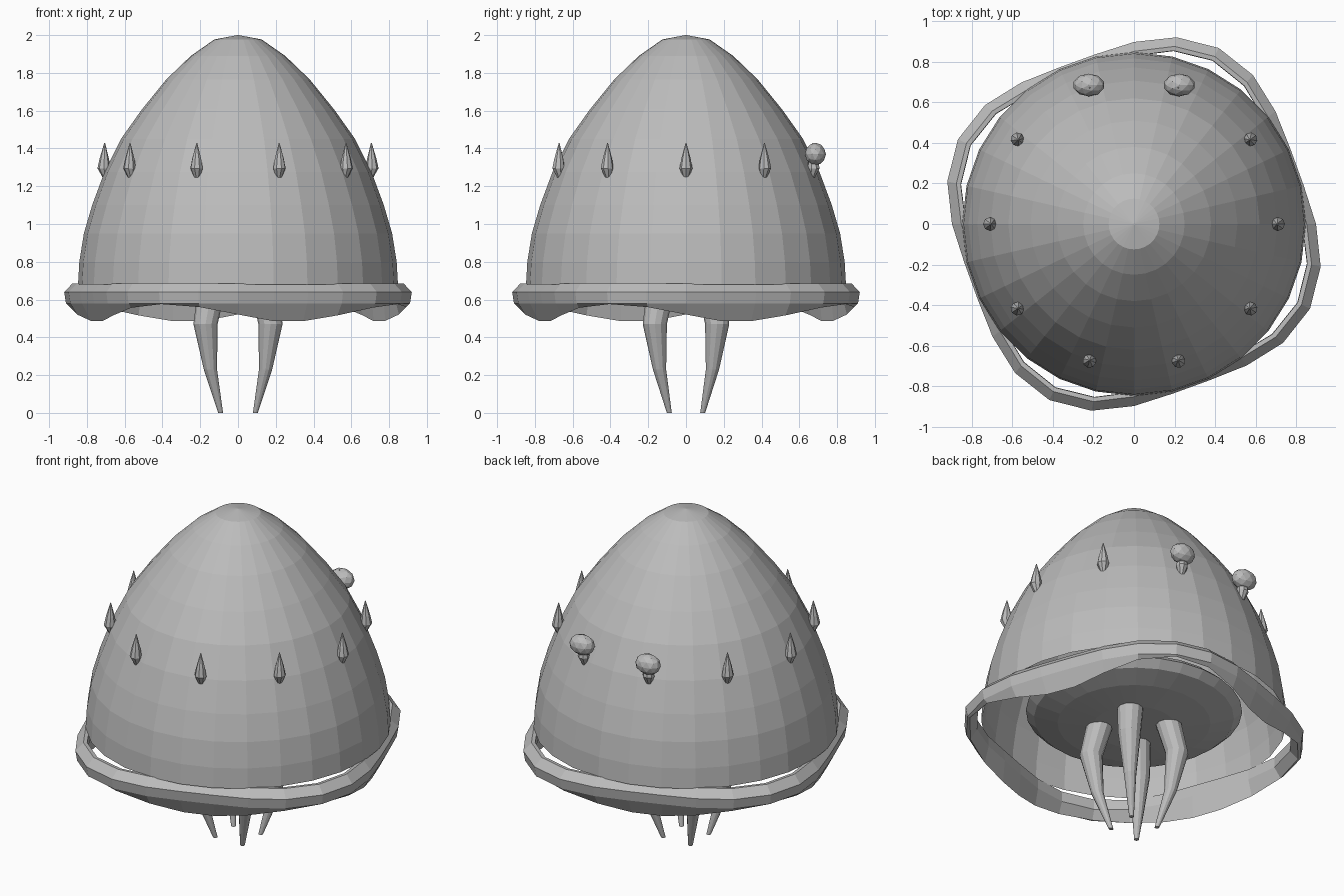
import bpy, bmesh
from math import sin, cos, pi, radians
from mathutils import Vector

cube = bpy.data.objects.get("Cube")
if cube:
    bpy.data.objects.remove(cube)

SEGS = 28
TAU = 2 * pi

grey = bpy.data.materials.new("pale_grey")
grey.use_nodes = True
colour = (0.5, 0.5, 0.5, 1)
grey.diffuse_color = colour
grey.node_tree.nodes["Principled BSDF"].inputs["Base Color"].default_value = colour


def finish(name, bm):
    bmesh.ops.recalc_face_normals(bm, faces=bm.faces)
    mesh = bpy.data.meshes.new(name)
    bm.to_mesh(mesh)
    bm.free()
    mesh.materials.append(grey)
    obj = bpy.data.objects.new(name, mesh)
    bpy.context.collection.objects.link(obj)
    return obj


def loft(name, loops, cap_last=True, closed=False):
    """Bridge equal loops of points, with end caps unless closed."""
    bm = bmesh.new()
    rows = [[bm.verts.new(p) for p in loop] for loop in loops]
    pairs = list(zip(rows, rows[1:]))
    if closed:
        pairs.append((rows[-1], rows[0]))
    for a, b in pairs:
        n = len(a)
        for i in range(n):
            j = (i + 1) % n
            bm.faces.new((a[i], a[j], b[j], b[i]))
    if not closed:
        bm.faces.new(rows[0])
        if cap_last:
            bm.faces.new(rows[-1])
    return finish(name, bm)


def circle(r, z, n, x=0, y=0, turn=0):
    return [(x + r * cos(TAU * i / n + turn), y + r * sin(TAU * i / n + turn), z)
            for i in range(n)]


def ellipsoid(name, centre, radii, subdivisions):
    bm = bmesh.new()
    bmesh.ops.create_icosphere(bm, subdivisions=subdivisions, radius=1)
    for v in bm.verts:
        v.co = v.co * Vector(radii) + Vector(centre)
    finish(name, bm)


# Bell: open domed shell
dome = [(0.004, 2.0), (0.125, 1.977), (0.25, 1.89), (0.38, 1.765), (0.51, 1.605),
        (0.62, 1.45), (0.707, 1.275), (0.772, 1.1), (0.816, 0.95), (0.84, 0.8),
        (0.847, 0.68)]
loft("bell", [circle(r, z, SEGS) for r, z in dome], cap_last=False)

# Shallow body inside the bell, holding the arms
body = []
for step in range(1, 8):
    t = pi * step / 8
    body.append(circle(0.6 * sin(t), 0.75 + 0.11 * cos(t), SEGS))
loft("inner_body", body)

# Four-lobed rim ring with a skirt that hangs down between the lobes
ring = [[] for _ in range(6)]
for i in range(SEGS):
    a = TAU * i / SEGS
    lobe = cos(4 * (a - radians(65)))
    hang = (1 - lobe) / 2
    r = 0.907 + 0.056 * lobe
    section = [(r, 0.64), (r - 0.046, 0.686), (r - 0.068, 0.684), (r - 0.07, 0.62),
               (r - 0.025 - 0.035 * hang, 0.576 - 0.094 * hang), (r - 0.01, 0.58)]
    for loop, (radius, z) in zip(ring, section):
        loop.append((radius * cos(a), radius * sin(a), z))
loft("rim_ring", ring, closed=True)

# Ten small spikes around the bell
spike = [(0.016, 1.245, 0.7), (0.034, 1.295, 0.71), (0.025, 1.345, 0.708), (0.002, 1.43, 0.706)]
for k in range(10):
    a = TAU * k / 10
    loft(f"spike_{k + 1}", [circle(r, z, 8, d * cos(a), d * sin(a), a) for r, z, d in spike])

# Two eyes at the back
for side, label in ((1, "left"), (-1, "right")):
    ellipsoid(f"{label}_eye", (side * 0.223, 0.685, 1.37), (0.078, 0.056, 0.06), 2)

# Four tapered arms hanging below
arm = [(0.14, 0.65, 0.073), (0.172, 0.47, 0.064), (0.146, 0.23, 0.035), (0.092, 0.0, 0.013)]
for sx in (1, -1):
    for sy in (1, -1):
        name = ("back" if sy > 0 else "front") + ("_left" if sx > 0 else "_right") + "_arm"
        loft(name, [circle(r, z, 12, sx * d, sy * d * 0.96) for d, z, r in arm])
